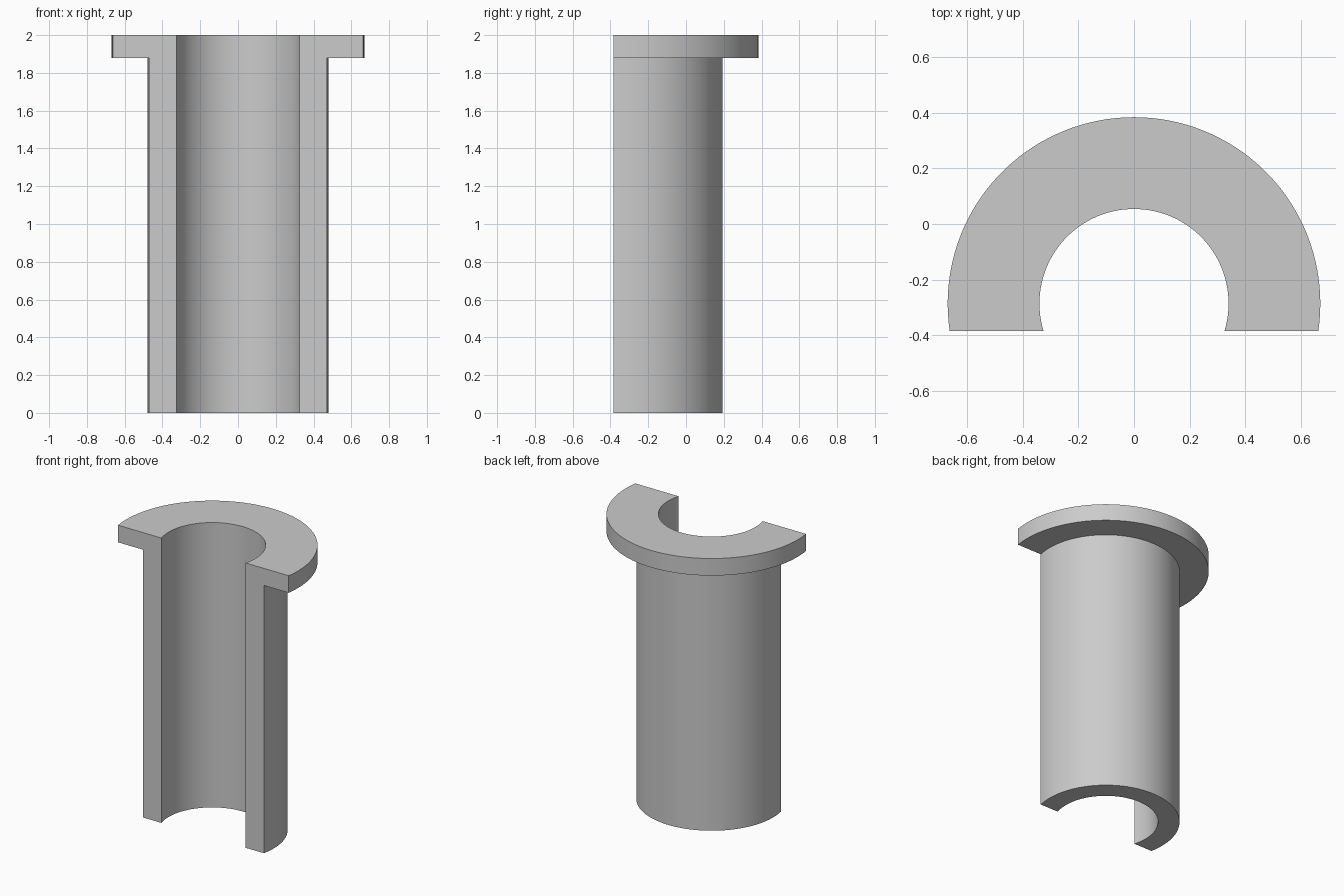
import bpy, bmesh, math

if "Cube" in bpy.data.objects:
    bpy.data.objects.remove(bpy.data.objects["Cube"], do_unlink=True)

AXIS_Y = -0.286      # bore axis
CUT_DEPTH = 0.098    # flat cut lies this far in front of the axis
SEGMENTS = 72
BORE, TUBE, FLANGE = 0.34, 0.48, 0.67
FLANGE_Z, TOP = 1.88, 2.0

# L-shaped wall section as (radius, height)
profile = [(BORE, 0), (TUBE, 0), (TUBE, FLANGE_Z),
           (FLANGE, FLANGE_Z), (FLANGE, TOP), (BORE, TOP)]


def arc(bm, radius, z):
    """Arc of vertices that begins and ends on the flat cut."""
    start = -math.asin(CUT_DEPTH / radius)
    sweep = math.pi - 2 * start
    angles = [start + sweep * i / SEGMENTS for i in range(SEGMENTS + 1)]
    return [bm.verts.new((radius * math.cos(a), AXIS_Y + radius * math.sin(a), z))
            for a in angles]


# Half bushing: sweep the section, then close both cut ends
bm = bmesh.new()
arcs = [arc(bm, r, z) for r, z in profile]
for a, b in zip(arcs, arcs[1:] + arcs[:1]):
    for i in range(SEGMENTS):
        bm.faces.new((a[i], b[i], b[i + 1], a[i + 1]))
for end in (0, SEGMENTS):
    bm.faces.new([a[end] for a in arcs])
bmesh.ops.recalc_face_normals(bm, faces=bm.faces[:])

mesh = bpy.data.meshes.new("flanged_half_bushing")
bm.to_mesh(mesh)
bm.free()
bushing = bpy.data.objects.new("flanged_half_bushing", mesh)
bpy.context.collection.objects.link(bushing)

# Plain grey material
grey = bpy.data.materials.new("light_grey")
grey.use_nodes = True
colour = (0.6, 0.6, 0.6, 1)
grey.diffuse_color = colour
grey.node_tree.nodes["Principled BSDF"].inputs["Base Color"].default_value = colour
mesh.materials.append(grey)

# Smooth curved walls with crisp rims
bpy.ops.object.select_all(action="DESELECT")
bushing.select_set(True)
bpy.context.view_layer.objects.active = bushing
bpy.ops.object.shade_smooth_by_angle(angle=math.radians(30))
